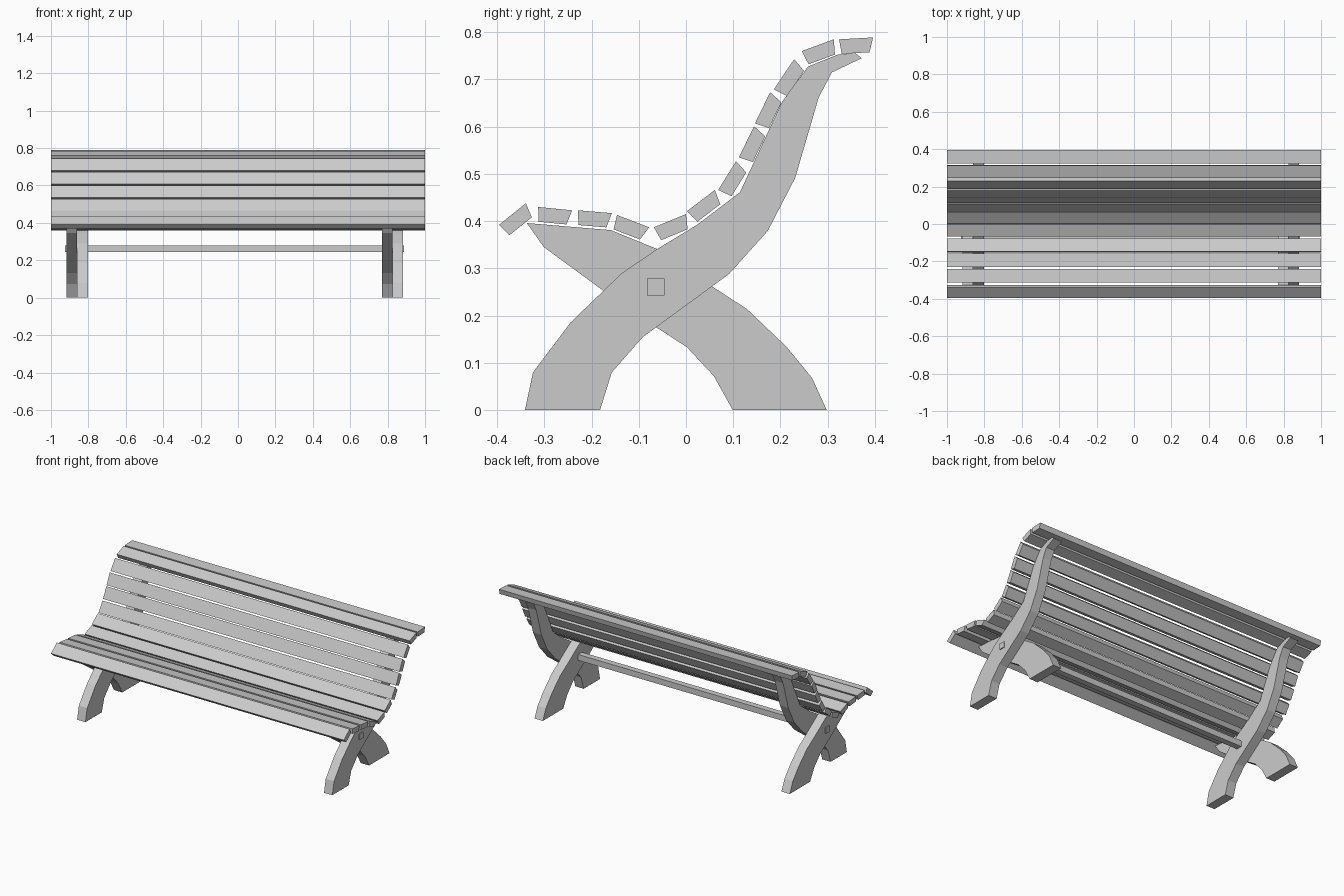
import bpy
import bmesh
from mathutils import Vector

if "Cube" in bpy.data.objects:
    bpy.data.objects.remove(bpy.data.objects["Cube"])


def extrude_profile(name, profile, x0, x1):
    """Solid made from a (y, z) outline stretched between x0 and x1."""
    bm = bmesh.new()
    face = bm.faces.new([bm.verts.new((x0, y + 0.002, z)) for y, z in profile])
    ext = bmesh.ops.extrude_face_region(bm, geom=[face])
    verts = [g for g in ext["geom"] if isinstance(g, bmesh.types.BMVert)]
    bmesh.ops.translate(bm, vec=(x1 - x0, 0, 0), verts=verts)
    bmesh.ops.recalc_face_normals(bm, faces=bm.faces[:])
    mesh = bpy.data.meshes.new(name)
    bm.to_mesh(mesh)
    bm.free()
    obj = bpy.data.objects.new(name, mesh)
    bpy.context.collection.objects.link(obj)
    return obj


# Long support: front foot sweeping up into the backrest
back_support = [
    (-.343, 0), (-.184, 0), (-.159, .08), (-.093, .155), (.089, .288),
    (.171, .379), (.229, .491), (.279, .662), (.307, .715), (.370, .745),
    (.356, .756), (.320, .753), (.256, .727), (.201, .652), (.112, .461),
    (.021, .392), (-.063, .341), (-.138, .290), (-.246, .186), (-.326, .08)]

# Short support: rear foot crossing forward to carry the seat
seat_support = [
    (-.339, .396), (-.303, .345), (-.176, .252), (-.066, .176), (0, .133),
    (.057, .072), (.097, 0), (.296, 0), (.265, .068), (.210, .135),
    (.127, .214), (.053, .262), (-.063, .341), (-.161, .381)]

# Both ends use the same pair, with the long support on the +x side
for side, x in (("left", -.860), ("right", .826)):
    extrude_profile(f"{side}_back_support", back_support, x, x + .057)
    extrude_profile(f"{side}_seat_support", seat_support, x - .057, x)

# Square stretcher bar running through both crossings
extrude_profile("stretcher_bar",
                [(-.085, .243), (-.048, .243), (-.048, .279), (-.085, .279)],
                -.925, .888)

# Slats: visible edge from start to end, thickness below, tapered sides
slat_edges = [
    (-.398, .392, -.341, .438), (-.315, .430, -.243, .423),
    (-.231, .423, -.159, .417), (-.148, .413, -.080, .387),
    (-.070, .387, -.002, .415), (.000, .421, .059, .466),
    (.066, .466, .104, .527), (.110, .535, .142, .601),
    (.144, .607, .176, .673), (.184, .679, .227, .743),
    (.243, .760, .311, .785), (.322, .785, .394, .789)]
THICK, INSET_START, INSET_END = .031, .004, .009

for i, (ya, za, yb, zb) in enumerate(slat_edges):
    a, b = Vector((ya, za)), Vector((yb, zb))
    along = (b - a).normalized()
    down = Vector((along.y, -along.x)) * THICK
    outline = [a, b, b + down - along * INSET_END, a + down + along * INSET_START]
    part = "seat_slat" if i < 5 else "back_slat"
    extrude_profile(f"{part}_{i + 1}", outline, -1, 1)
